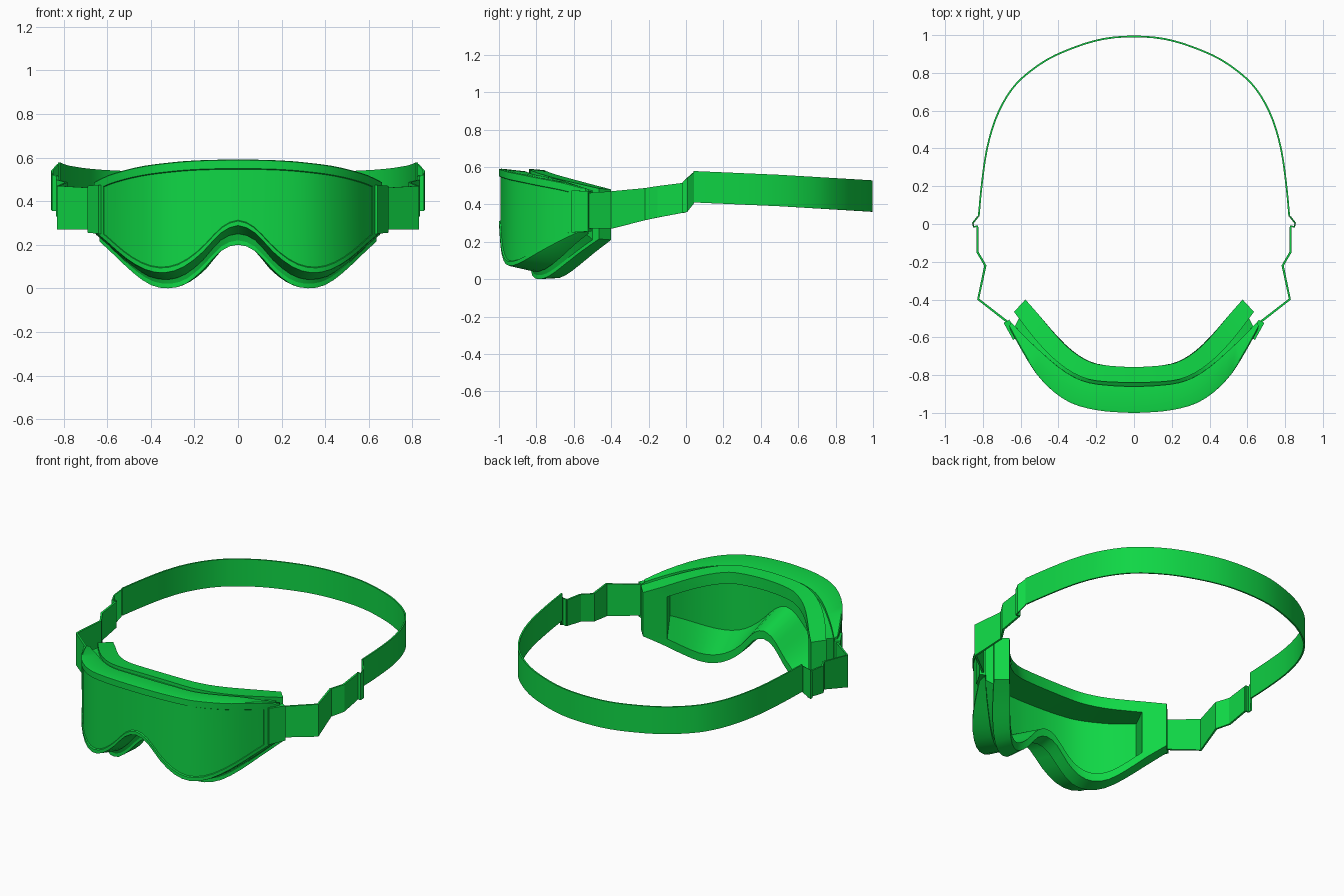
import bpy, bmesh, math
from mathutils import Vector

if "Cube" in bpy.data.objects:
    bpy.data.objects.remove(bpy.data.objects["Cube"])

green = bpy.data.materials.new("bright green")
green.diffuse_color = (0.005, 0.68, 0.06, 1)
green.use_nodes = True
green.node_tree.nodes["Principled BSDF"].inputs["Base Color"].default_value = green.diffuse_color


def finish(name, bm, angle=35):
    bmesh.ops.recalc_face_normals(bm, faces=bm.faces)
    me = bpy.data.meshes.new(name)
    bm.to_mesh(me)
    bm.free()
    ob = bpy.data.objects.new(name, me)
    bpy.context.collection.objects.link(ob)
    me.materials.append(green)
    bpy.ops.object.select_all(action='DESELECT')
    ob.select_set(True)
    bpy.context.view_layer.objects.active = ob
    bpy.ops.object.shade_smooth_by_angle(angle=math.radians(angle))
    return ob


def smooth(pts, n=2):
    """Catmull-Rom resampling of a half profile, mirrored at its first point."""
    p = [Vector(q) for q in pts]
    first = p[1].copy()
    first[0] = -first[0]
    p = [first] + p + [2 * p[-1] - p[-2]]
    out = []
    for i in range(1, len(p) - 2):
        a, b, c, d = p[i - 1:i + 3]
        for k in range(n):
            t = k / n
            out.append(0.5 * (2 * b + (c - a) * t + (2 * a - 5 * b + 4 * c - d) * t * t
                              + (3 * b - a - 3 * c + d) * t ** 3))
    return out + [p[-2]]


def sample(table, x):
    for a, b in zip(table, table[1:]):
        if x <= b[0]:
            return a.lerp(b, (x - a[0]) / (b[0] - a[0]))
    return table[-1]


def ring(table, sx=1, top=0, bottom=0, dy=0):
    """Closed outline: top edge left to right, then bottom edge right to left."""
    half = [(q[0] * sx, sample(table, q[0] * sx)) for q in table]
    cols = [(-x, q) for x, q in reversed(half[1:])] + half
    up = [(x, q[3] + dy, q[1] - top) for x, q in cols]
    low = [(x, q[3] + dy, q[2] + bottom) for x, q in cols]
    return up + low[::-1]


def loft(name, rings, cap=False):
    bm = bmesh.new()
    loops = [[bm.verts.new(p) for p in r] for r in rings]
    n = len(loops[0])
    for a, b in zip(loops, loops[1:]):
        for i in range(n):
            j = (i + 1) % n
            bm.faces.new((a[i], a[j], b[j], b[i]))
    if cap:
        for i in range(n // 2 - 1):
            a = loops[-1]
            bm.faces.new((a[i], a[i + 1], a[n - 2 - i], a[n - 1 - i]))
    return finish(name, bm)


# Half outlines: x, top z, bottom z, y
front = smooth([(0, .594, .285, -1), (.08, .593, .25, -.997), (.16, .591, .165, -.991),
                (.25, .586, .095, -.975), (.34, .577, .068, -.945), (.43, .565, .085, -.885),
                (.52, .545, .14, -.79), (.60, .52, .21, -.66), (.66, .49, .26, -.55)])
rear = smooth([(0, .577, .25, -.86), (.08, .576, .22, -.858), (.16, .574, .13, -.852),
               (.24, .568, .065, -.84), (.32, .56, .04, -.81), (.41, .548, .055, -.75),
               (.50, .53, .115, -.67), (.58, .505, .185, -.595), (.65, .48, .245, -.52)])
foam = smooth([(0, .59, .2, -.84), (.08, .589, .17, -.838), (.16, .586, .085, -.834),
               (.24, .579, .02, -.822), (.32, .567, .0, -.79), (.40, .55, .015, -.735),
               (.48, .53, .07, -.66), (.56, .508, .145, -.565), (.635, .485, .215, -.465)])
face = smooth([(0, .583, .21, -.757), (.07, .582, .18, -.755), (.145, .579, .09, -.749),
               (.22, .573, .03, -.735), (.29, .561, .005, -.70), (.36, .545, .02, -.645),
               (.43, .525, .075, -.57), (.50, .502, .145, -.485), (.575, .48, .21, -.40)])

# Frame with a lip around the lens and a groove behind it
loft("frame", [ring(front, .93, .048, .028, .008), ring(front, .935, .044, .024),
               ring(front, .99, .006, .003), ring(front, 1, .003, 0, .012),
               ring(rear), ring(rear, .97, .02, .02),
               ring(foam, .96, .02, .02)])
loft("lens", [ring(front, .93, .048, .028, .008)], cap=True)

# Face foam, funnelling in to the back of the lens
loft("face_foam", [ring(foam, .96, .02, .02), ring(foam), ring(face),
                   ring(face, .84, .07, .05),
                   ring(front, .88, .055, .04, .02)], cap=True)


def strip(name, path, t=.009):
    """Band along (x, y, low z, high z) points with thickness t."""
    bm = bmesh.new()
    rows = []
    for i, (x, y, lo, hi) in enumerate(path):
        a, b = path[max(i - 1, 0)], path[min(i + 1, len(path) - 1)]
        d = Vector((b[0] - a[0], b[1] - a[1])).normalized() * t / 2
        rows.append([bm.verts.new(p) for p in (
            (x + d.y, y - d.x, lo), (x + d.y, y - d.x, hi),
            (x - d.y, y + d.x, hi), (x - d.y, y + d.x, lo))])
    for a, b in zip(rows, rows[1:]):
        for i in range(4):
            j = (i + 1) % 4
            bm.faces.new((a[i], a[j], b[j], b[i]))
    bm.faces.new(rows[0])
    bm.faces.new(rows[-1])
    return finish(name, bm, 30)


def both_sides(name, path, t):
    strip(name + "_right", path, t)
    strip(name + "_left", [(-x, y, lo, hi) for x, y, lo, hi in path], t)


# Side straps, clips and buckles
both_sides("side_strap", [(.655, -.53, .27, .46), (.825, -.398, .27, .47),
                          (.787, -.22, .315, .487), (.828, -.15, .33, .498),
                          (.828, -.015, .355, .515)], .012)
both_sides("strap_clip", [(.625, -.605, .25, .475), (.675, -.515, .255, .47)], .035)
both_sides("buckle", [(.826, -.012, .355, .52), (.85, -.014, .355, .52),
                      (.853, .005, .36, .54), (.826, .04, .405, .57)], .009)

# Long head band around the back
arc = smooth([(0, .993), (.16, .98), (.31, .937), (.46, .87), (.59, .775), (.67, .68),
              (.735, .55), (.78, .39), (.807, .2), (.822, .04)], 3)
arc = [(-x, y) for x, y in reversed(arc[1:])] + [tuple(p) for p in arc]
band = []
for x, y in arc:
    low = .412 - .022 * min(y / .5, 1) - .03 * max(0, (y - .5) / .5)
    band.append((x, y, low, low + .168))
strip("head_band", band, .009)
